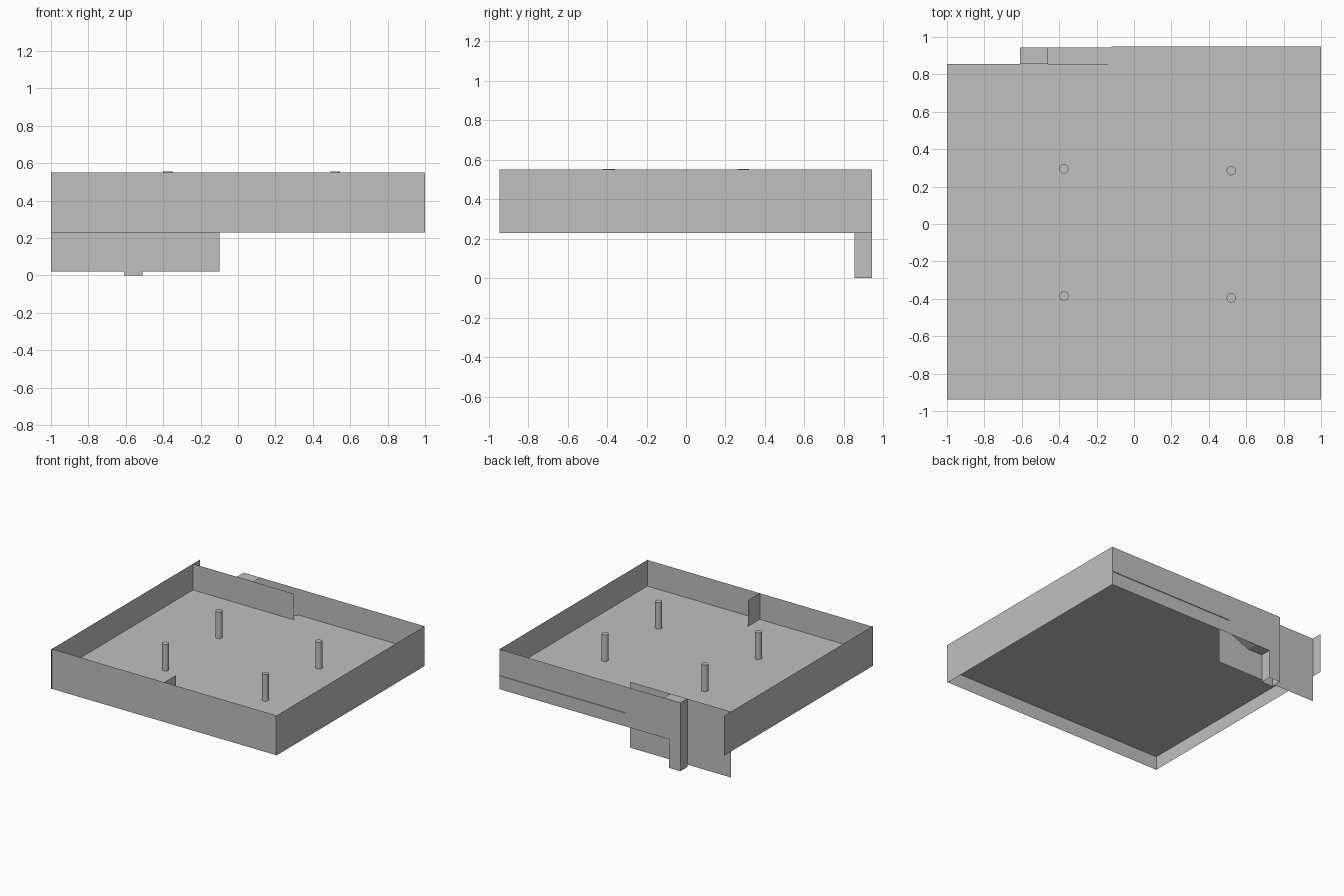
import bpy
import bmesh

if "Cube" in bpy.data.objects:
    bpy.data.objects.remove(bpy.data.objects["Cube"])

grey = bpy.data.materials.new("light_grey")
grey.diffuse_color = (0.53, 0.53, 0.53, 1)
grey.use_nodes = True
grey.node_tree.nodes["Principled BSDF"].inputs["Base Color"].default_value = grey.diffuse_color

# Main levels
BOTTOM, FLOOR, TOP = 0.23, 0.34, 0.55
FRONT, BACK, INNER = -0.937, 0.943, 0.855


def sheets(name, polygons):
    """Thin sheet part made of flat polygons."""
    bm = bmesh.new()
    for points in polygons:
        bm.faces.new([bm.verts.new(p) for p in points])
    bmesh.ops.remove_doubles(bm, verts=bm.verts[:], dist=0.0005)
    mesh = bpy.data.meshes.new(name)
    bm.to_mesh(mesh)
    bm.free()
    mesh.materials.append(grey)
    obj = bpy.data.objects.new(name, mesh)
    bpy.context.collection.objects.link(obj)
    return obj


def wall(x0, y0, x1, y1, z0, z1):
    """Upright rectangle between two plan points."""
    return [(x0, y0, z0), (x1, y1, z0), (x1, y1, z1), (x0, y0, z1)]


# Tray floor with a notch at the back left and a small lip through the back wall
sheets("floor", [[(-1, FRONT, FLOOR), (1, FRONT, FLOOR), (1, 0.949, FLOOR),
                  (-0.12, 0.949, FLOOR), (-0.12, INNER, FLOOR), (-1, INNER, FLOOR)]])

# Outer walls
sheets("front_wall", [wall(-1, FRONT, 1, FRONT, BOTTOM, TOP)])
for side, x in (("left", -1), ("right", 1)):
    sheets(side + "_wall", [wall(x, -0.946, x, BACK, BOTTOM, TOP)])

# Back wall with a tab reaching down to the ground
sheets("back_wall", [[(1, BACK, TOP), (-0.61, BACK, TOP), (-0.61, BACK, 0),
                      (-0.51, BACK, 0), (-0.51, BACK, BOTTOM), (1, BACK, BOTTOM)]])

# Inner plate in front of the chute
sheets("inner_plate", [wall(-1, INNER, -0.1, INNER, 0.02, TOP)])

# Chute tab that reaches below the inner plate
sheets("chute_front", [wall(-0.61, INNER, -0.51, INNER, 0, 0.02)])


# Chute: profiles in x and z swept between inner plate and back wall
def sweep(name, profile):
    sheets(name, [[(a[0], INNER, a[1]), (b[0], INNER, b[1]),
                   (b[0], BACK, b[1]), (a[0], BACK, a[1])]
                  for a, b in zip(profile, profile[1:])])


sweep("chute_cover", [(-0.61, 0), (-0.61, TOP), (-0.46, TOP)])
sweep("chute_ramp", [(-0.12, FLOOR), (-0.38, BOTTOM), (-0.51, BOTTOM), (-0.51, 0)])

# Short fin inside the front wall
sheets("front_fin", [wall(0, FRONT, 0, -0.785, FLOOR, TOP)])

# Four round posts
for x, dy in ((-0.375, 0.005), (0.52, -0.005)):
    for y in (0.29, -0.39):
        h = 0.554 - FLOOR
        bpy.ops.mesh.primitive_cylinder_add(vertices=20, radius=0.025, depth=h,
                                            location=(x, y + dy, FLOOR + h / 2))
        post = bpy.context.object
        post.name = "post"
        post.data.materials.append(grey)
        bpy.ops.object.shade_smooth_by_angle()
